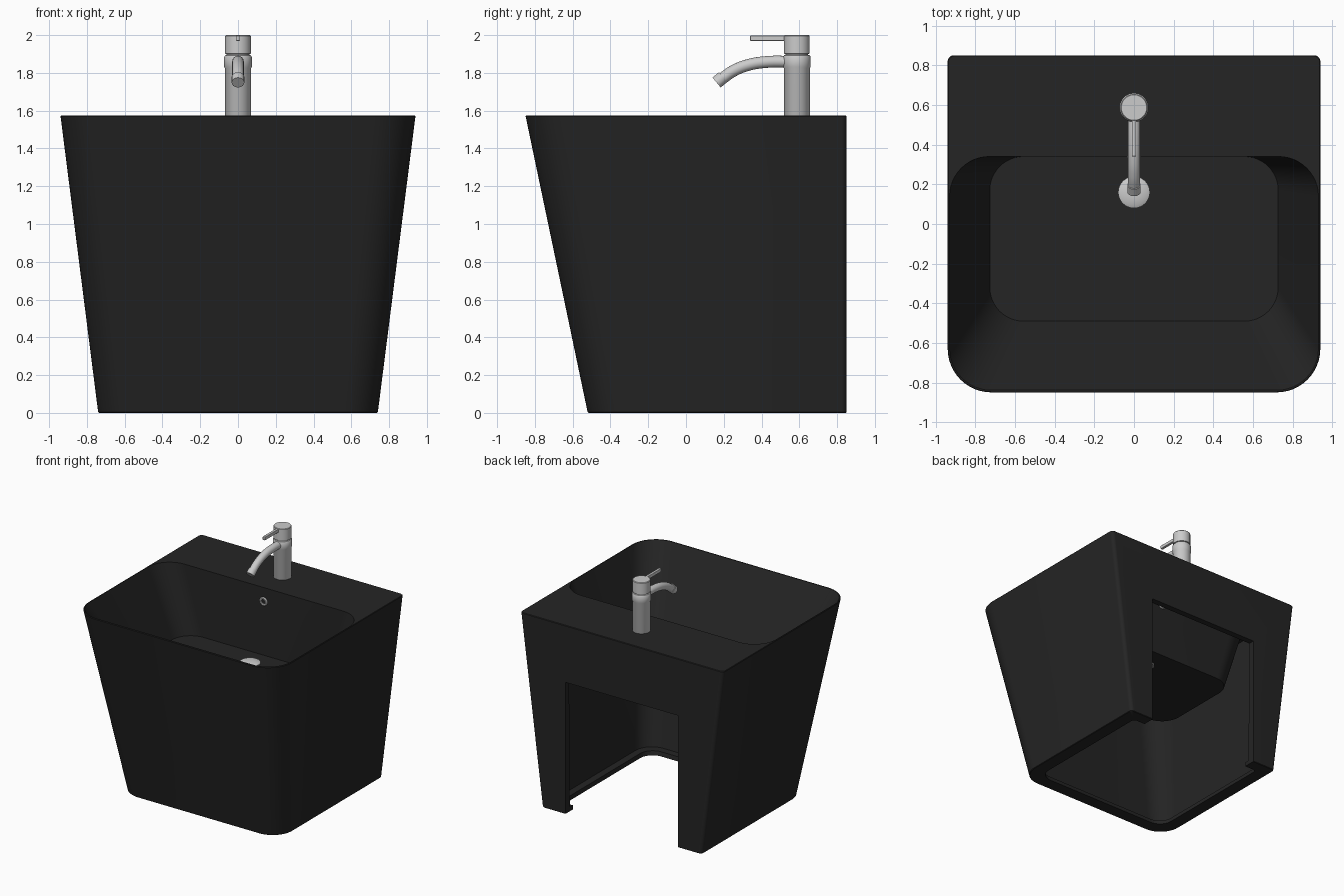
import bpy, bmesh
from math import pi, sin, cos

if "Cube" in bpy.data.objects:
    bpy.data.objects.remove(bpy.data.objects["Cube"])


def finish(bm, name, mat=None, angle=0.6):
    bmesh.ops.recalc_face_normals(bm, faces=bm.faces)
    me = bpy.data.meshes.new(name)
    bm.to_mesh(me)
    bm.free()
    ob = bpy.data.objects.new(name, me)
    bpy.context.collection.objects.link(ob)
    if mat:
        me.materials.append(mat)
    smooth(ob, angle)
    return ob


def select(ob):
    bpy.ops.object.select_all(action='DESELECT')
    ob.select_set(True)
    bpy.context.view_layer.objects.active = ob


def smooth(ob, angle=0.6):
    select(ob)
    bpy.ops.object.shade_smooth_by_angle(angle=angle)


def outline(hx, y0, y1, rf, rb, z, n=12):
    """Rounded rectangle with separate front and back corner radii."""
    pts = []
    for cx, cy, r, a in ((hx - rf, y0 + rf, rf, -pi / 2), (hx - rb, y1 - rb, rb, 0),
                         (-hx + rb, y1 - rb, rb, pi / 2), (-hx + rf, y0 + rf, rf, pi)):
        for i in range(n + 1):
            t = a + pi / 2 * i / n
            pts.append((cx + r * cos(t), cy + r * sin(t), z))
    return pts


def outer(z, d=0.0, back=None):
    """Outer shell section at height z, inset by d."""
    t = z / 1.575
    b = d if back is None else back
    return outline(0.74 + 0.2 * t - d, -0.52 - 0.33 * t + d, 0.85 - b,
                   0.18 + 0.04 * t - d * 0.6, 0.03, z)


def basin(z, zl=None, d=0.0):
    """Bowl section; t runs from the floor to the rim."""
    t = (z - 1.01) / 0.565
    return outline(0.727 + 0.203 * t + d, -0.49 - 0.348 * t - d, 0.34 + d,
                   0.17 + 0.04 * t, 0.17 + 0.03 * t, z if zl is None else zl)


def lathe(name, profile, loc, n=40, axis='Z'):
    bm = bmesh.new()
    rings = []
    for r, h in profile:
        ring = []
        for i in range(n):
            c, s = r * cos(2 * pi * i / n), r * sin(2 * pi * i / n)
            p = (c, s, h) if axis == 'Z' else (c, -h, s)
            ring.append(bm.verts.new([p[k] + loc[k] for k in range(3)]))
        rings.append(ring)
    for a, b in zip(rings, rings[1:]):
        for i in range(n):
            bm.faces.new((a[i], a[(i + 1) % n], b[(i + 1) % n], b[i]))
    bm.faces.new(rings[0])
    bm.faces.new(rings[-1])
    return finish(bm, name)


black = bpy.data.materials.new("black_ceramic")
black.diffuse_color = (0.018, 0.018, 0.018, 1)
black.use_nodes = True
black.node_tree.nodes["Principled BSDF"].inputs["Base Color"].default_value = black.diffuse_color

# Washbasin body: one closed skin from bowl underside to bowl floor
sections = [
    basin(1.01, 1.0, 0.005), basin(1.52, None, 0.005),           # bowl underside
    outer(1.52, 0.009, 0.04), outer(1.2, 0.03, 0.05),            # inner walls
    outer(0.035, 0.05, 0.06), outer(0.035, 0.11, 0.10),          # foot flange
    outer(0.0, 0.11, 0.10), outer(0.0, 0.004), outer(0.004),
    outer(1.57), outer(1.575, 0.004),                            # outer walls
    basin(1.575), basin(1.01),                                   # bowl
]
bm = bmesh.new()
loops = [[bm.verts.new(p) for p in s] for s in sections]
for a, b in zip(loops, loops[1:]):
    for i in range(len(a)):
        j = (i + 1) % len(a)
        bm.faces.new((a[i], a[j], b[j], b[i]))
bm.faces.new(loops[0])
bm.faces.new(loops[-1])
body = finish(bm, "basin_body", black)

# Service opening in the back wall
bpy.ops.mesh.primitive_cube_add(size=1, location=(0, 0.85, 0.5))
cutter = bpy.context.object
cutter.name = "opening_cutter"
cutter.scale = (1.04, 0.4, 1.2)
cutter.hide_render = True
mod = body.modifiers.new("opening", 'BOOLEAN')
mod.operation = 'DIFFERENCE'
mod.solver = 'EXACT'
mod.object = cutter
select(body)
bpy.ops.object.modifier_apply(modifier=mod.name)
bpy.data.objects.remove(cutter)
smooth(body)

# Drain plug and overflow ring
lathe("drain", [(0.055, -0.03), (0.055, 0.004), (0.078, 0.004), (0.08, 0.012),
                (0.065, 0.02), (0.03, 0.025), (0.004, 0.026)], (0, 0.16, 1.01))
lathe("overflow_ring", [(0.024, -0.02), (0.034, -0.02), (0.036, 0.004), (0.03, 0.01),
                        (0.021, 0.008), (0.018, -0.012)], (0, 0.34, 1.46), 28, 'Y')

# Tap column with collar and turning cap
lathe("tap_column", [(0.066, 1.57), (0.069, 1.575), (0.069, 1.825), (0.073, 1.832),
                     (0.073, 1.885), (0.068, 1.893), (0.06, 1.896), (0.06, 1.902)],
      (0, 0.587, 0))
lathe("tap_cap", [(0.06, 1.9), (0.068, 1.902), (0.068, 1.996), (0.064, 2.0)], (0, 0.587, 0))


def tube(name, pts, r):
    cu = bpy.data.curves.new(name, 'CURVE')
    cu.dimensions = '3D'
    cu.bevel_depth = r
    cu.bevel_resolution = 6
    cu.use_fill_caps = True
    sp = cu.splines.new('BEZIER')
    sp.bezier_points.add(len(pts) - 1)
    for bp, (y, z) in zip(sp.bezier_points, pts):
        bp.co = (0, y, z)
        bp.handle_left_type = bp.handle_right_type = 'AUTO'
    ob = bpy.data.objects.new(name, cu)
    bpy.context.collection.objects.link(ob)
    select(ob)
    bpy.ops.object.convert(target='MESH')
    smooth(bpy.context.object)


# Curved spout and its nozzle
tube("spout", [(0.56, 1.859), (0.43, 1.858), (0.33, 1.842), (0.25, 1.810), (0.185, 1.765)], 0.031)
tube("nozzle", [(0.197, 1.778), (0.162, 1.749)], 0.034)

# Lever
bpy.ops.mesh.primitive_cube_add(size=1, location=(0, 0.445, 1.984))
lever = bpy.context.object
lever.name = "lever"
lever.scale = (0.022, 0.21, 0.028)
bpy.ops.object.transform_apply(scale=True)
bev = lever.modifiers.new("bevel", 'BEVEL')
bev.width = 0.003
bev.segments = 2
smooth(lever)
